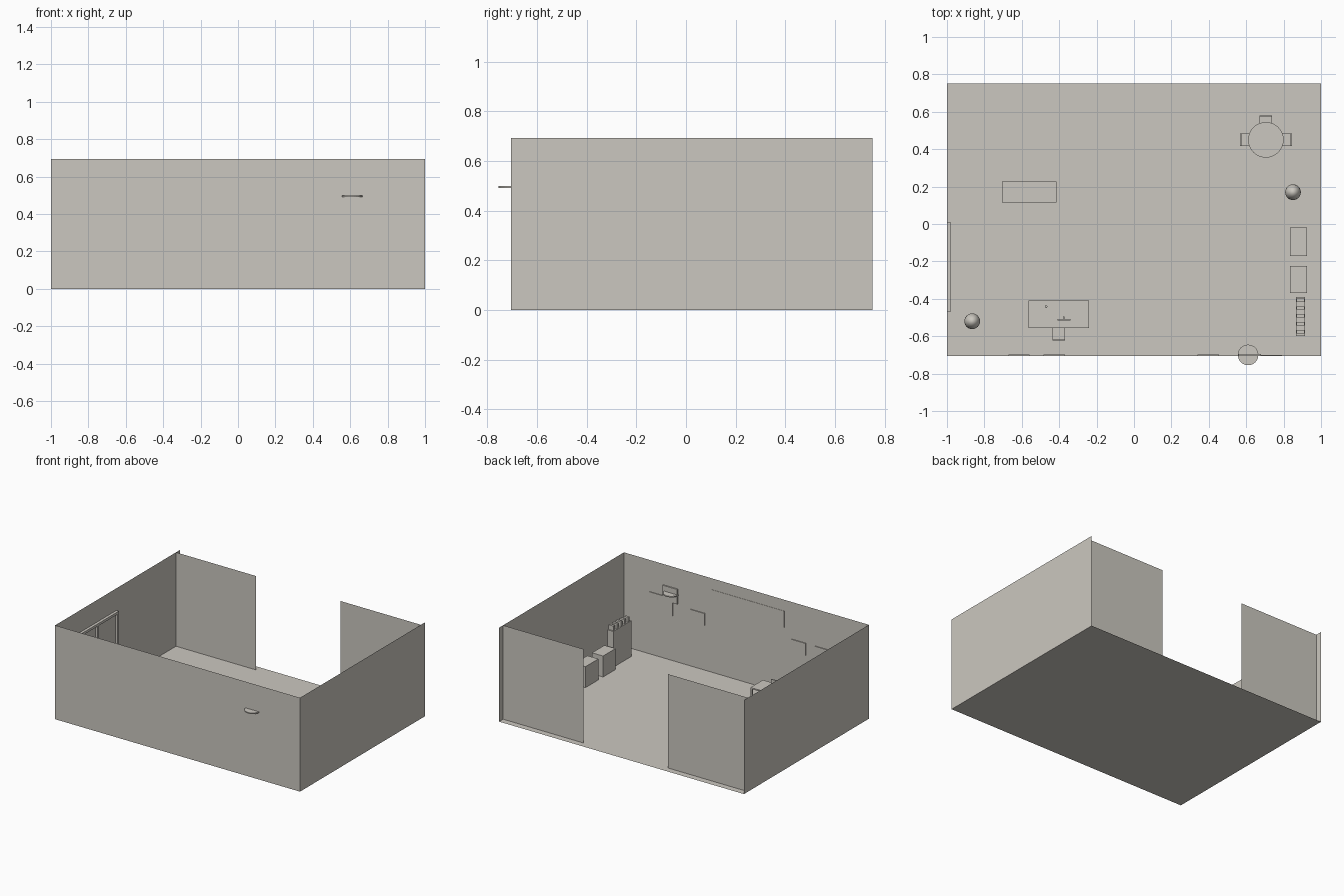
import bpy, bmesh, math
from mathutils import Matrix

if "Cube" in bpy.data.objects:
    bpy.data.objects.remove(bpy.data.objects["Cube"])

mat = bpy.data.materials.new("warm_grey")
mat.diffuse_color = (0.60, 0.575, 0.525, 1)
mat.use_nodes = True
mat.node_tree.nodes["Principled BSDF"].inputs["Base Color"].default_value = mat.diffuse_color


def finish(name, bm, smooth=False):
    me = bpy.data.meshes.new(name)
    bm.to_mesh(me)
    bm.free()
    me.materials.append(mat)
    for p in me.polygons:
        p.use_smooth = smooth
    ob = bpy.data.objects.new(name, me)
    bpy.context.collection.objects.link(ob)
    return ob


def add_box(bm, x0, x1, y0, y1, z0, z1):
    m = Matrix.Translation(((x0 + x1) / 2, (y0 + y1) / 2, (z0 + z1) / 2)) @ \
        Matrix.Diagonal((x1 - x0, y1 - y0, z1 - z0, 1))
    bmesh.ops.create_cube(bm, size=1, matrix=m)


def boxes(name, *dims):
    bm = bmesh.new()
    for d in dims:
        add_box(bm, *d)
    return finish(name, bm)


def sheet(name, *pts):
    bm = bmesh.new()
    bm.faces.new([bm.verts.new(p) for p in pts])
    return finish(name, bm)


def cylinder(name, x, y, z0, z1, r, r2=None, n=32):
    bm = bmesh.new()
    bmesh.ops.create_cone(bm, cap_ends=True, segments=n, radius1=r, radius2=r if r2 is None else r2,
                          depth=z1 - z0, matrix=Matrix.Translation((x, y, (z0 + z1) / 2)))
    return finish(name, bm)


def table(name, x0, x1, y0, y1, h):
    t, e = 0.01, 0.012
    legs = [(x, x + e, y, y + e, 0, h - t) for x in (x0, x1 - e) for y in (y0, y1 - e)]
    return boxes(name, (x0, x1, y0, y1, h - t, h), *legs)


def chair(name, x, y, angle):
    """Chair whose back is on its local +y side."""
    w, d, e = 0.033, 0.034, 0.008
    legs = [(sx * w - e * (sx > 0), sx * w + e * (sx < 0), sy * d - e * (sy > 0),
             sy * d + e * (sy < 0), 0, 0.085) for sx in (-1, 1) for sy in (-1, 1)]
    ob = boxes(name, (-w, w, -d, d, 0.085, 0.095), (-w, w, d - e, d, 0.095, 0.15), *legs)
    ob.location = (x, y, 0)
    ob.rotation_euler.z = math.radians(angle)


# Room shell
F, B, P, H, G = -0.705, 0.752, 0.705, 0.693, 0.345
sheet("floor", (-1, F, 0), (1, F, 0), (1, B, 0), (-1, B, 0))
sheet("front_wall", (-1, F, 0), (1, F, 0), (1, F, H), (-1, F, H))
for side, name in ((-1, "left"), (1, "right")):
    sheet(name + "_wall", (side, F, 0), (side, B, 0), (side, B, H), (side, F, H))
    sheet(name + "_back_panel", (side * G, P, 0), (side, P, 0), (side, P, H), (side * G, P, H))

# Window on the left wall: border, centre bar and pane
y0, y1, z0, z1, t = -0.47, 0.01, 0.20, 0.53, 0.018
boxes("window_frame",
      (-1, -0.98, y0, y1, z0, z0 + t), (-1, -0.98, y0, y1, z1 - t, z1),
      *[(-1, -0.98, y, y + t, z0 + t, z1 - t) for y in (y0, (y0 + y1 - t) / 2, y1 - t)])
boxes("window_pane", (-1, -0.996, y0 + t, y1 - t, z0 + t, z1 - t))

# Pictures and boards on the front wall
for i, (x0, x1) in enumerate(((-0.67, -0.56), (-0.485, -0.37), (0.34, 0.455))):
    boxes(f"picture_{i + 1}", (x0, x1, F, F + 0.006, 0.33, 0.42))
boxes("white_board", (-0.31, 0.28, F, F + 0.002, 0.49, 0.61))
boxes("notice_board", (0.60, 0.79, F, F + 0.005, 0.33, 0.46))
boxes("hoop_board", (0.56, 0.68, F, F + 0.009, 0.43, 0.54))
cylinder("hoop_disc", 0.61, -0.70, 0.492, 0.50, 0.055)

# Desk with its things
table("desk", -0.565, -0.24, -0.555, -0.41, 0.14)
boxes("monitor", (-0.41, -0.34, -0.515, -0.508, 0.15, 0.19),
      (-0.379, -0.371, -0.508, -0.495, 0.14, 0.165))
boxes("paper_stack", (-0.525, -0.485, -0.505, -0.46, 0.14, 0.146))
cylinder("desk_cup", -0.47, -0.442, 0.14, 0.156, 0.007, n=12)
chair("desk_chair", -0.402, -0.59, 180)

# Long low table
table("long_table", -0.705, -0.415, 0.115, 0.228, 0.12)

# Cabinets and shelf along the right wall
for i, (y0, y1) in enumerate(((-0.17, -0.02), (-0.37, -0.225))):
    boxes(f"cabinet_{i + 1}", (0.835, 0.925, y0, y1, 0, 0.155))
boxes("tall_shelf", (0.867, 0.915, -0.60, -0.39, 0, 0.265))
boxes("shelf_books", *[(0.87, 0.912, y, y + 0.018, 0.265, 0.30)
                       for y in (-0.585, -0.543, -0.50, -0.458, -0.416)])

# Round table and chairs
cx, cy = 0.705, 0.45
cylinder("round_table_top", cx, cy, 0.145, 0.158, 0.095)
cylinder("round_table_post", cx, cy, 0.008, 0.145, 0.012, n=16)
cylinder("round_table_base", cx, cy, 0, 0.008, 0.08)
chair("round_table_chair_back", cx, 0.545, 0)
chair("round_table_chair_left", 0.60, cy, 90)
chair("round_table_chair_right", 0.81, cy, -90)

# Potted plants
for i, (x, y) in enumerate(((0.85, 0.17), (-0.865, -0.52))):
    cylinder(f"plant_pot_{i + 1}", x, y, 0, 0.06, 0.024, 0.032, n=20)
    bm = bmesh.new()
    bmesh.ops.create_uvsphere(bm, u_segments=24, v_segments=14, radius=1,
                              matrix=Matrix.Translation((x, y, 0.12)) @ Matrix.Diagonal((0.042, 0.042, 0.07, 1)))
    finish(f"plant_leaves_{i + 1}", bm, smooth=True)
